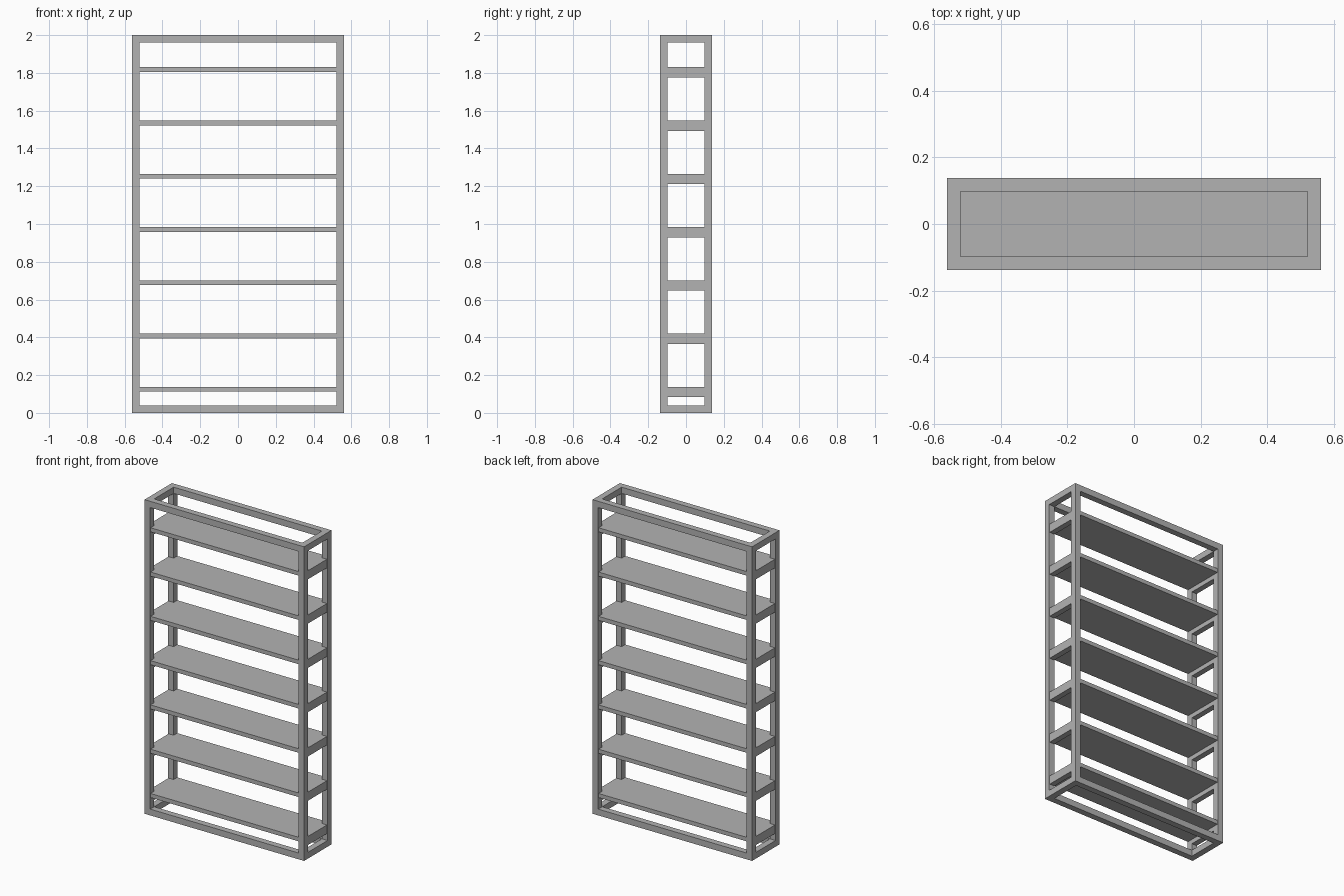
import bpy

if "Cube" in bpy.data.objects:
    bpy.data.objects.remove(bpy.data.objects["Cube"])

W, D, H = 0.562, 0.138, 2.0     # half width, half depth, height
B = 0.04                        # square bar size
R = 0.004                       # shelves and rails sit slightly behind the posts
SHELVES, FIRST_TOP, STEP = 7, 0.138, 0.282
SHELF_T, RAIL_H = 0.026, 0.055

metal = bpy.data.materials.new("dark_grey_metal")
metal.diffuse_color = (0.45, 0.45, 0.45, 1)
metal.use_nodes = True
metal.node_tree.nodes["Principled BSDF"].inputs["Base Color"].default_value = metal.diffuse_color


def box(name, lo, hi):
    """Axis-aligned box between two corners."""
    bpy.ops.mesh.primitive_cube_add(size=1, location=[(a + b) / 2 for a, b in zip(lo, hi)])
    ob = bpy.context.object
    ob.name = name
    ob.scale = [b - a for a, b in zip(lo, hi)]
    bpy.ops.object.transform_apply(location=False, rotation=False, scale=True)
    ob.data.materials.append(metal)
    return ob


def span(side, outer, inner):
    """Range between inner and outer distance on one side."""
    return (inner, outer) if side > 0 else (-outer, -inner)


WI, DI = W - B, D - B           # inner faces of the frame

# corner posts
for sx in (-1, 1):
    for sy in (-1, 1):
        x, y = span(sx, W, WI), span(sy, D, DI)
        box("corner_post", (x[0], y[0], 0), (x[1], y[1], H))

# top and bottom frame bars
for level, z in (("bottom", 0), ("top", H - B)):
    for s in (-1, 1):
        y = span(s, D, DI)
        box(level + "_long_bar", (-WI, y[0], z), (WI, y[1], z + B))
        x = span(s, W, WI)
        box(level + "_side_bar", (x[0], -DI, z), (x[1], DI, z + B))

# shelves with a supporting rail at each end
for i in range(SHELVES):
    top = FIRST_TOP + i * STEP
    box("shelf", (-WI, R - D, top - SHELF_T), (WI, D - R, top))
    for s in (-1, 1):
        x = span(s, W - R, WI)
        box("shelf_side_rail", (x[0], -DI, top - RAIL_H), (x[1], DI, top))
